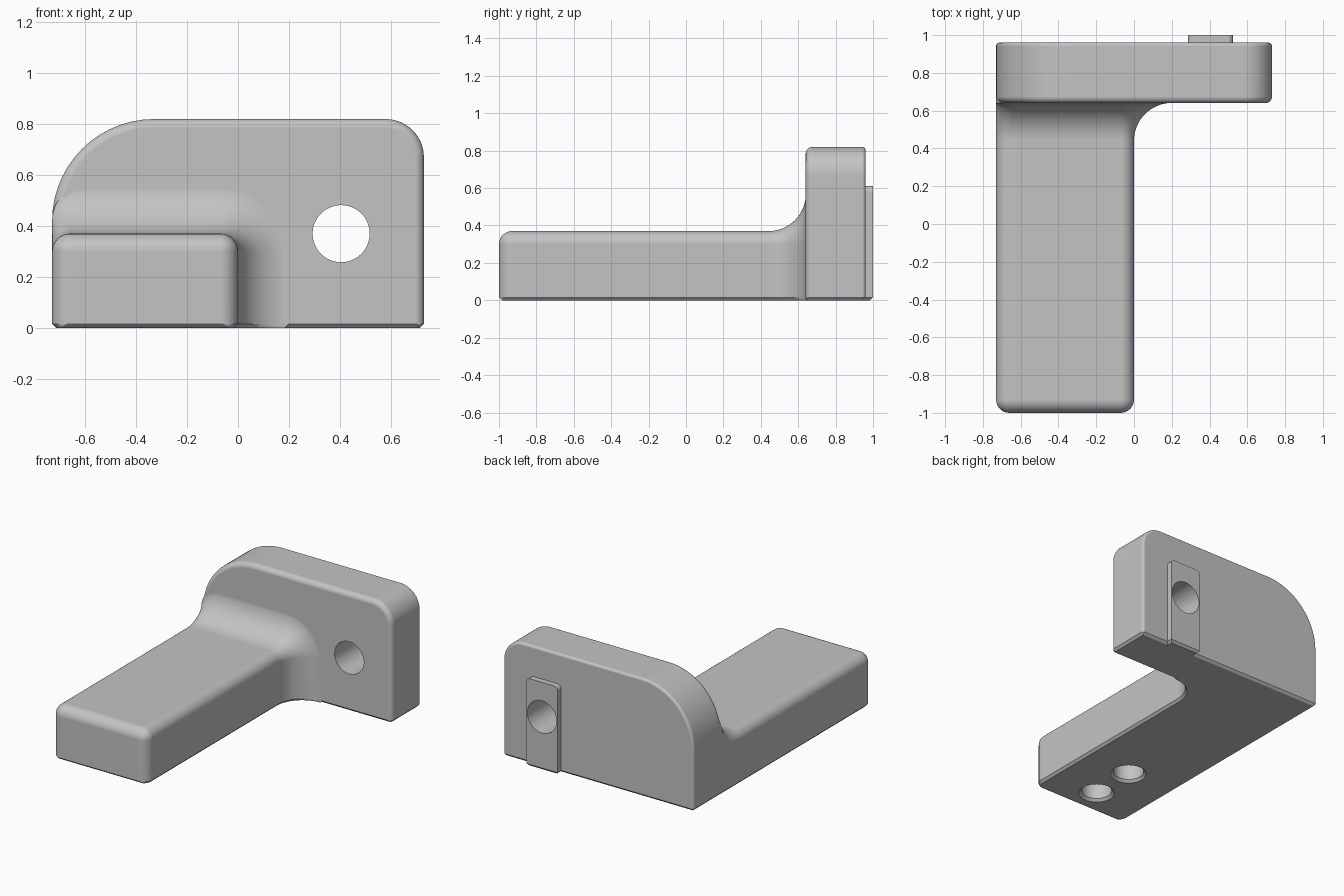
import bpy, bmesh
from math import sin, cos, pi
from mathutils import Matrix

if "Cube" in bpy.data.objects:
    bpy.data.objects.remove(bpy.data.objects["Cube"], do_unlink=True)

CHAMFER = 0.016

grey = bpy.data.materials.new("plain_grey")
grey.use_nodes = True
colour = (0.55, 0.55, 0.55, 1)
grey.diffuse_color = colour
grey.node_tree.nodes["Principled BSDF"].inputs["Base Color"].default_value = colour


def make_object(name, bm):
    bmesh.ops.recalc_face_normals(bm, faces=bm.faces)
    mesh = bpy.data.meshes.new(name)
    bm.to_mesh(mesh)
    bm.free()
    mesh.materials.append(grey)
    obj = bpy.data.objects.new(name, mesh)
    bpy.context.collection.objects.link(obj)
    return obj


def section(y, left, right, top, r_left, r_right, lift=0, steps=14):
    """Arch outline: chamfered foot, two rounded top corners."""
    cut = CHAMFER - lift
    pts = [(left + cut, lift), (left, CHAMFER)]
    for k in range(steps + 1):
        a = k / steps * pi / 2
        pts.append((left + r_left * (1 - cos(a)), top - r_left * (1 - sin(a))))
    for k in range(steps + 1):
        a = k / steps * pi / 2
        pts.append((right - r_right * (1 - sin(a)), top - r_right * (1 - cos(a))))
    pts += [(right, CHAMFER), (right - cut, lift)]
    return [(x, y, z) for x, z in pts]


def loft(name, sections):
    bm = bmesh.new()
    rings = [[bm.verts.new(p) for p in s] for s in sections]
    n = len(rings[0])
    for a, b in zip(rings, rings[1:]):
        for i in range(n):
            j = (i + 1) % n
            bm.faces.new((a[i], a[j], b[j], b[i]))
    bm.faces.new(rings[0])
    bm.faces.new(rings[-1])
    bmesh.ops.remove_doubles(bm, verts=bm.verts, dist=0.0002)
    return make_object(name, bm)


def round_end(r, steps=8):
    """Pairs of (distance from the end, inset) along a rounded rim."""
    return [(r * (1 - cos(k / steps * pi / 2)), r * (1 - sin(k / steps * pi / 2)))
            for k in range(steps + 1)]


def lift_at(distance):
    return max(0, CHAMFER - distance)


# Upright plate with a large and a small rounded shoulder
def plate_section(y, inset, distance):
    return section(y, -0.73 + inset, 0.73 - inset, 0.82 - inset,
                   0.4 - inset, 0.15 - inset, lift_at(distance))


front = [plate_section(0.64 + d, i, d) for d, i in round_end(0.035)]
back = [plate_section(0.96 - d, i, d) for d, i in round_end(0.018)]
body = loft("bracket_body", front + back[::-1])

# Arm with a rounded free end, flaring into the plate
ARM_R, FLARE = 0.07, 0.2
arm_sections = [section(-1 + d, -0.73 + i, -i, 0.37 - i, ARM_R - i, ARM_R - i, lift_at(d))
                for d, i in round_end(ARM_R)]
for k in range(17):
    a = k / 16 * pi / 2
    d = FLARE * (1 - cos(a))
    arm_sections.append(section(0.441 + FLARE * sin(a), -0.73, d, 0.37 + d,
                                ARM_R + 0.4 * d, ARM_R + d))
arm_sections.append(section(0.7, -0.73, FLARE, 0.37 + FLARE,
                            ARM_R + 0.4 * FLARE, ARM_R + FLARE))
arm = loft("arm", arm_sections)

# Locating key on the back
key = loft("back_key", [section(y, 0.285, 0.525, 0.61, 0.03, 0.03, lift)
                        for y, lift in ((0.9, 0), (1 - CHAMFER, 0), (1, CHAMFER))])


def cylinder(name, r1, r2, depth, matrix):
    bm = bmesh.new()
    bmesh.ops.create_cone(bm, cap_ends=True, segments=64, radius1=r1, radius2=r2,
                          depth=depth, matrix=matrix)
    return make_object(name, bm)


# Through hole and two countersunk blind holes underneath
cutters = [cylinder("plate_hole", 0.112, 0.112, 1,
                    Matrix.Translation((0.405, 0.8, 0.37)) @ Matrix.Rotation(pi / 2, 4, "X"))]
for y in (-0.81, -0.49):
    cutters.append(cylinder("arm_hole", 0.098, 0.098, 0.5, Matrix.Translation((-0.365, y, 0))))
    cutters.append(cylinder("arm_hole_rim", 0.132, 0.098, 0.034,
                            Matrix.Translation((-0.365, y, 0))))

bpy.context.view_layer.objects.active = body
for tool, operation in [(arm, "UNION"), (key, "UNION")] + [(c, "DIFFERENCE") for c in cutters]:
    mod = body.modifiers.new("join", "BOOLEAN")
    mod.operation, mod.solver, mod.object = operation, "EXACT", tool
    bpy.ops.object.modifier_apply(modifier=mod.name)
    bpy.data.objects.remove(tool, do_unlink=True)

# Smooth shading with crisp edges and flat large faces
bpy.ops.object.select_all(action="DESELECT")
body.select_set(True)
bpy.ops.object.shade_smooth_by_angle(angle=pi / 6)
weighted = body.modifiers.new("weighted_normals", "WEIGHTED_NORMAL")
weighted.keep_sharp = True
